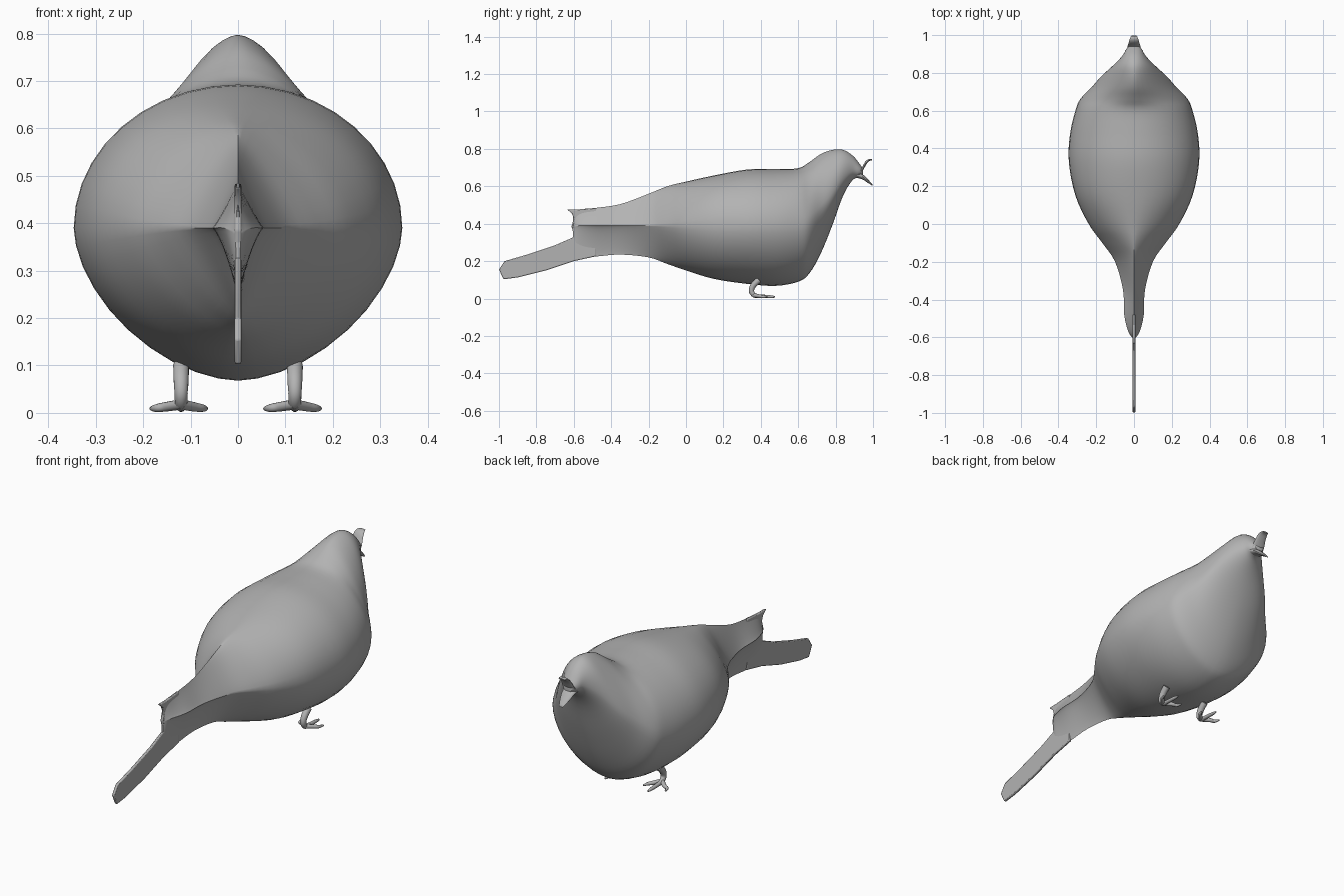
import bpy, bmesh, math
from mathutils import Vector

cube = bpy.data.objects.get("Cube")
if cube:
    bpy.data.objects.remove(cube)

grey = bpy.data.materials.new("plain grey")
grey.use_nodes = True
COLOUR = (0.45, 0.45, 0.45, 1)
grey.diffuse_color = COLOUR
grey.node_tree.nodes["Principled BSDF"].inputs["Base Color"].default_value = COLOUR


def finish(name, bm, angle=50):
    bmesh.ops.recalc_face_normals(bm, faces=bm.faces)
    mesh = bpy.data.meshes.new(name)
    bm.to_mesh(mesh)
    bm.free()
    mesh.materials.append(grey)
    obj = bpy.data.objects.new(name, mesh)
    bpy.context.collection.objects.link(obj)
    bpy.ops.object.select_all(action="DESELECT")
    obj.select_set(True)
    bpy.context.view_layer.objects.active = obj
    bpy.ops.object.shade_smooth_by_angle(angle=math.radians(angle))
    return obj


def smooth_rows(rows, steps):
    """Catmull-Rom interpolation through rows of numbers."""
    rows = [Vector(r) for r in rows]
    out = []
    for i in range(len(rows) - 1):
        a, b, c, d = (rows[min(max(i + k, 0), len(rows) - 1)] for k in (-1, 0, 1, 2))
        for s in range(steps):
            t = s / steps
            out.append(b + (c - a) * (t / 2) + (a * 2 - b * 5 + c * 4 - d) * (t * t / 2)
                       + (b * 3 - a - c * 3 + d) * (t ** 3 / 2))
    return out + [rows[-1]]


def bridge(bm, rings):
    loops = [[bm.verts.new(p) for p in ring] for ring in rings]
    n = len(loops[0])
    for a, b in zip(loops, loops[1:]):
        for i in range(n):
            bm.faces.new((a[i], a[(i + 1) % n], b[(i + 1) % n], b[i]))
    bm.faces.new(loops[0])
    bm.faces.new(loops[-1])


def power(v, p):
    return math.copysign(abs(v) ** p, v)


# Body and head: y, bottom, widest height, top, half width, upper and lower pinch
SECTIONS = [
    (-.605, .23, .38, .44, .006, 2, 2),
    (-.57, .22, .39, .475, .03, 2.2, 2.6),
    (-.48, .225, .39, .485, .052, 2.2, 2.6),
    (-.35, .235, .39, .505, .058, 2.1, 2.4),
    (-.2, .22, .39, .56, .1, 1.8, 2),
    (-.1, .185, .39, .60, .168, 1.5, 1.6),
    (0, .15, .39, .625, .24, 1.2, 1.3),
    (.15, .105, .39, .658, .31, 1, 1.15),
    (.33, .078, .39, .69, .345, 1, 1.15),
    (.48, .068, .39, .692, .338, 1, 1.15),
    (.6, .09, .39, .697, .31, 1, 1.15),
    (.66, .135, .41, .73, .285, 1.2, 1.1),
    (.72, .24, .47, .772, .228, 1.3, 1.1),
    (.78, .385, .54, .794, .175, 1.3, 1.1),
    (.84, .55, .635, .795, .11, 1.15, 1),
    (.89, .632, .685, .765, .062, 1, 1),
    (.925, .648, .685, .725, .042, 1, 1),
    (.945, .66, .68, .695, .025, 1, 1),
]
SIDES = 40
rings = []
for y, low, mid, top, half, up, down in smooth_rows(SECTIONS, 4):
    ring = []
    for i in range(SIDES):
        t = math.tau * i / SIDES
        c, s = math.cos(t), math.sin(t)
        p = up if s > 0 else down
        height = top - mid if s > 0 else mid - low
        ring.append((half * power(c, p), y, mid + height * power(s, p)))
    rings.append(ring)
bm = bmesh.new()
bridge(bm, rings)
finish("body", bm)

# Upright thin tail fin with the small pointed tuft above it
FIN = [(-.48, .484), (-.58, .476), (-.635, .476), (-.61, .455), (-.6, .43), (-.612, .385),
       (-.597, .33), (-.7, .285), (-.85, .235), (-.97, .2), (-1, .155), (-.975, .103),
       (-.9, .113), (-.75, .15), (-.6, .2), (-.48, .226)]
bm = bmesh.new()
bridge(bm, [[(x, y, z) for y, z in FIN] for x in (-.007, .007)])
tail = finish("tail", bm, 35)
bevel = tail.modifiers.new("soft edge", "BEVEL")
bevel.width = .004
bevel.segments = 2


# Open beak: two tapered, flattened halves
def beak_half(name, path):
    rings = []
    for y, z, half, thick in smooth_rows(path, 4):
        rings.append([(half * math.cos(math.tau * i / 16), y,
                       z + thick * math.sin(math.tau * i / 16)) for i in range(16)])
    bm = bmesh.new()
    bridge(bm, rings)
    finish(name, bm)


beak_half("upper_beak", [(.925, .665, .036, .02), (.942, .69, .034, .014),
                         (.96, .722, .028, .012), (.978, .74, .023, .006),
                         (.995, .742, .016, .003)])
beak_half("lower_beak", [(.915, .665, .038, .02), (.945, .65, .032, .014),
                         (.97, .63, .025, .01), (.998, .606, .012, .004)])


# Legs and toes: round tapered tubes along smooth paths
def tube(bm, path):
    pts = smooth_rows(path, 5)
    rings = []
    for i, p in enumerate(pts):
        along = (pts[min(i + 1, len(pts) - 1)] - pts[max(i - 1, 0)]).xyz.normalized()
        side = along.cross(Vector((0.3, 0.4, 0.86))).normalized()
        other = along.cross(side)
        rings.append([p.xyz + (side * math.cos(a) + other * math.sin(a)) * p.w
                      for a in (math.tau * k / 12 for k in range(12))])
    bridge(bm, rings)


for name, sign in (("left_foot", 1), ("right_foot", -1)):
    bm = bmesh.new()
    x = .12 * sign
    tube(bm, [(x, .39, .1, .017), (x, .36, .07, .016), (x, .35, .04, .014),
              (x, .365, .018, .013), (x, .39, .012, .009)])
    for spread, reach in ((-.063, .425), (0, .475), (.053, .435)):
        tube(bm, [(x, .36, .018, .011), (x + spread * .5, .39, .013, .01),
                  (x + spread * .85, reach - .025, .01, .008),
                  (x + spread, reach, .009, .004)])
    finish(name, bm)
